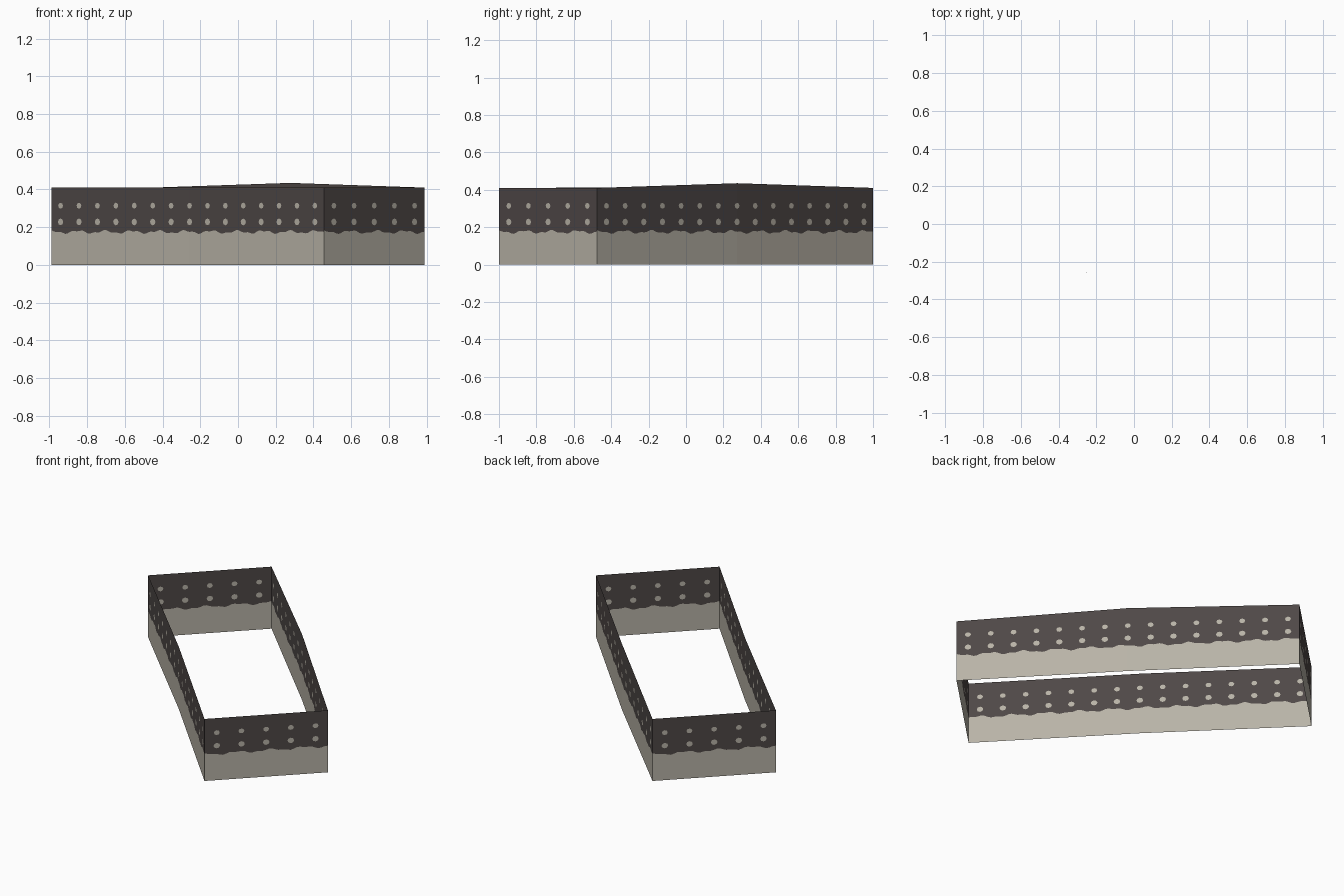
import bpy, bmesh, math
from mathutils import Vector

if "Cube" in bpy.data.objects:
    bpy.data.objects.remove(bpy.data.objects["Cube"])


def material(name, rgb):
    m = bpy.data.materials.new(name)
    m.diffuse_color = (*rgb, 1.0)
    m.use_nodes = True
    m.node_tree.nodes["Principled BSDF"].inputs["Base Color"].default_value = m.diffuse_color
    return m


PALE = material("pale_plaster", (0.48, 0.45, 0.385))
DARK = material("dark_cladding", (0.077, 0.064, 0.062))

TOP = 0.41
ROWS = [(0.197, 0.272, 0.228, 0.020, 0.018),   # z0, z1, centre, half width, half height
        (0.272, TOP, 0.314, 0.018, 0.016)]


def border(s):
    # wavy edge between plaster and cladding, s = distance along wall
    return 0.175 + 0.007 * math.cos(s * 2 * math.pi / 0.20) + 0.004 * math.cos(s * 2 * math.pi / 0.083 + 1)


def wall(name, a, b, count, mid_shift=0.0, mid_rise=0.0):
    a, b = Vector((*a, 0)), Vector((*b, 0))
    length = (b - a).length
    shift = Vector((0.7071, 0.7071, 0)) * mid_shift
    bm = bmesh.new()

    def vert(s, z):
        t = s / length
        k = 1 - abs(2 * t - 1)                  # gentle fold at mid length
        p = a.lerp(b, t) + shift * k
        top_part = max(0.0, (z - 0.34) / (TOP - 0.34))
        return bm.verts.new((p.x, p.y, z + mid_rise * k * top_part))

    def face(pts, mat):
        f = bm.faces.new([vert(*p) for p in pts])
        f.material_index = mat

    w = length / count
    for i in range(count):
        s0, s1, sc = i * w, (i + 1) * w, (i + 0.5) * w
        # plaster below and cladding above the wavy border
        n = 8
        for j in range(n):
            p, q = s0 + w * j / n, s0 + w * (j + 1) / n
            face([(p, 0), (q, 0), (q, border(q)), (p, border(p))], 0)
            face([(p, border(p)), (q, border(q)), (q, ROWS[0][0]), (p, ROWS[0][0])], 1)
        # round windows cut into the cladding
        for z0, z1, zc, rx, rz in ROWS:
            outer = [(s1, zc), (s1, z1), (sc, z1), (s0, z1),
                     (s0, zc), (s0, z0), (sc, z0), (s1, z0)]
            inner = [(sc + rx * math.cos(k * math.pi / 4), zc + rz * math.sin(k * math.pi / 4))
                     for k in range(8)]
            for k in range(8):
                m = (k + 1) % 8
                face([inner[k], outer[k], outer[m], inner[m]], 1)
            face(inner, 0)
    bmesh.ops.remove_doubles(bm, verts=bm.verts, dist=1e-5)
    me = bpy.data.meshes.new(name)
    bm.to_mesh(me)
    bm.free()
    me.materials.append(PALE)
    me.materials.append(DARK)
    bpy.context.collection.objects.link(bpy.data.objects.new(name, me))


# open rectangular shell turned 45 degrees in plan
front, right = (0.455, -1.0), (0.99, -0.475)
back, left = (-0.455, 1.0), (-0.99, 0.475)
wall("front_end_wall", front, right, 5)
wall("right_long_wall", right, back, 15, 0.015, 0.025)
wall("back_end_wall", back, left, 5)
wall("left_long_wall", left, front, 15, 0.015, 0.002)
